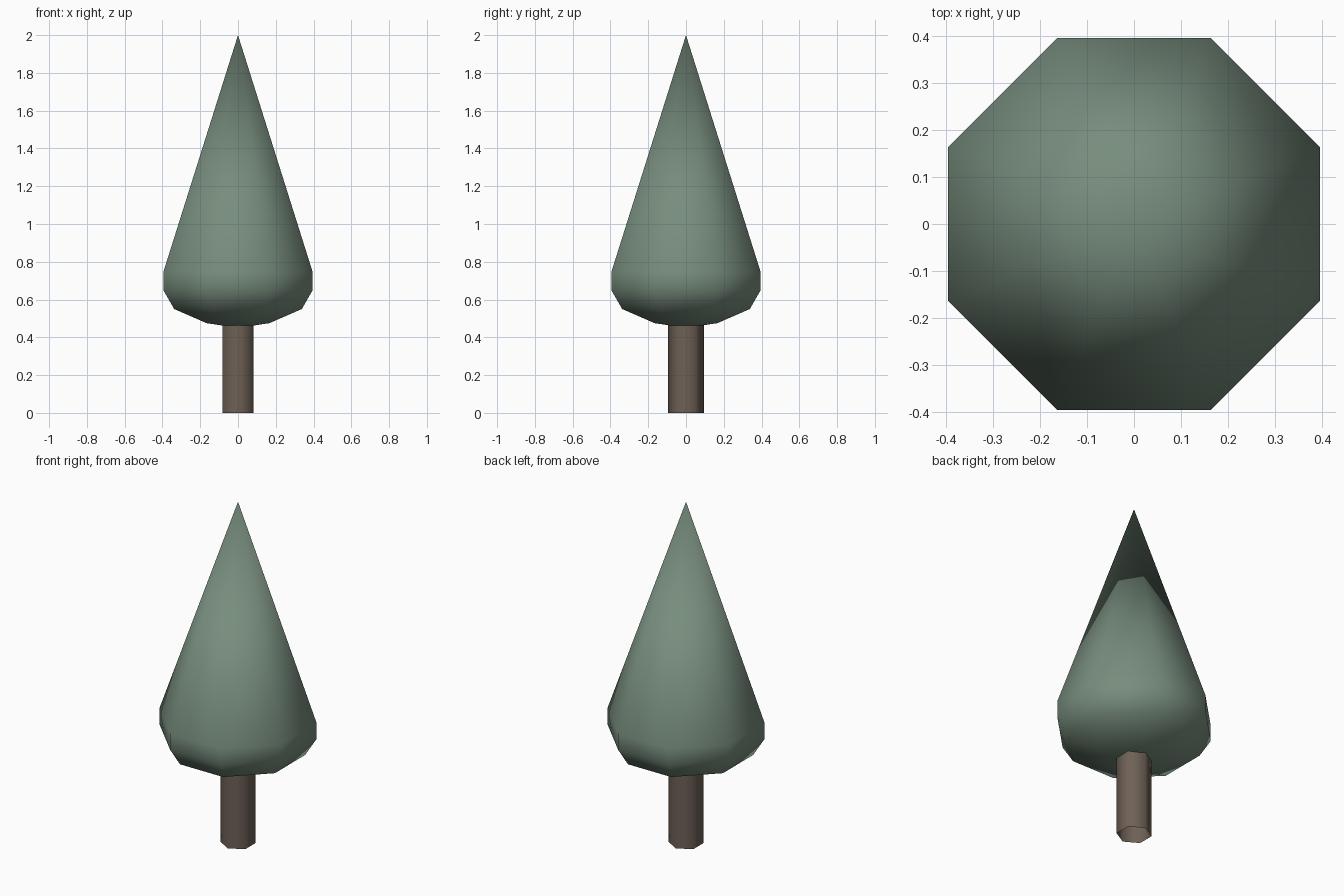
import bpy, bmesh, math

if "Cube" in bpy.data.objects:
    bpy.data.objects.remove(bpy.data.objects["Cube"])


def material(name, color):
    m = bpy.data.materials.new(name)
    m.diffuse_color = (*color, 1.0)
    m.use_nodes = True
    m.node_tree.nodes["Principled BSDF"].inputs["Base Color"].default_value = m.diffuse_color
    return m


def lathe(name, profile, sides, turn, mat):
    """Revolve (radius, z) points; radius 0 closes to a point."""
    bm = bmesh.new()
    rings = []
    for r, z in profile:
        if r == 0:
            rings.append([bm.verts.new((0, 0, z))] * sides)
        else:
            angles = [turn + math.tau * i / sides for i in range(sides)]
            rings.append([bm.verts.new((r * math.cos(a), r * math.sin(a), z)) for a in angles])
    for low, high in zip(rings, rings[1:]):
        for i in range(sides):
            j = (i + 1) % sides
            corners = list(dict.fromkeys((low[i], low[j], high[j], high[i])))
            bm.faces.new(corners).smooth = True
    bmesh.ops.recalc_face_normals(bm, faces=bm.faces)
    mesh = bpy.data.meshes.new(name)
    bm.to_mesh(mesh)
    bm.free()
    mesh.materials.append(mat)
    obj = bpy.data.objects.new(name, mesh)
    bpy.context.collection.objects.link(obj)
    return obj


green = material("dusty_green", (0.185, 0.265, 0.205))
brown = material("bark_brown", (0.155, 0.118, 0.092))

# Foliage: eight-sided cone with a rounded underside
lathe("foliage", [(0, 0.45), (0.18, 0.475), (0.366, 0.55), (0.428, 0.65),
                  (0.428, 0.745), (0, 2.0)], 8, math.pi / 8, green)

# Trunk: six-sided tube, open at the bottom
lathe("trunk", [(0.094, 0.0), (0.094, 0.47)], 6, math.pi / 2, brown)
